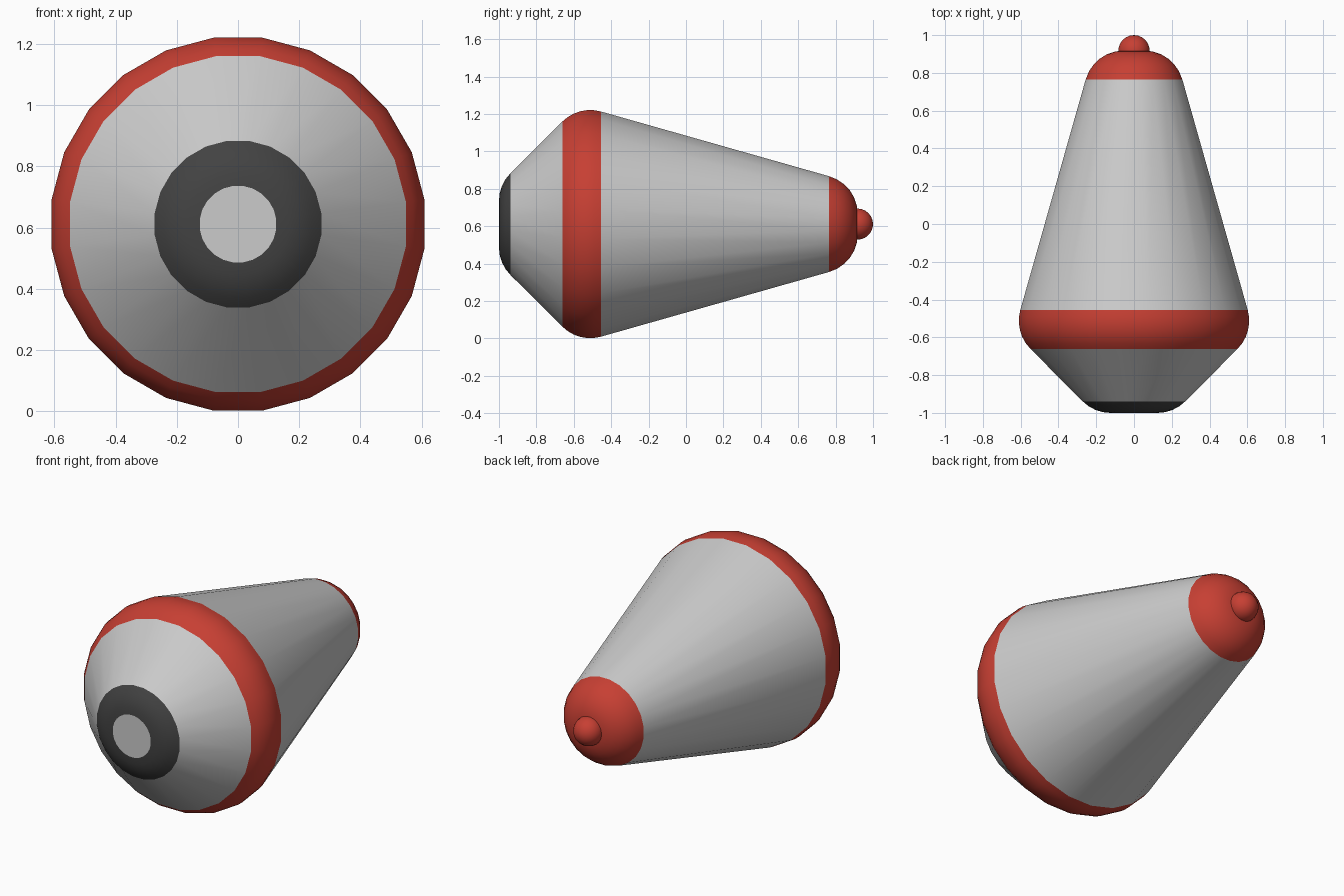
import bpy, bmesh
from math import sin, cos, pi, radians

if "Cube" in bpy.data.objects:
    bpy.data.objects.remove(bpy.data.objects["Cube"])

SIDES = 24
AXIS_Z = 0.611
FILLET = 0.21          # shared rounding radius of the hull


def material(name, color):
    m = bpy.data.materials.new(name)
    m.diffuse_color = (*color, 1)
    m.use_nodes = True
    m.node_tree.nodes["Principled BSDF"].inputs["Base Color"].default_value = m.diffuse_color
    return m


def arc(y, r, radius, start, end, steps):
    """Profile arc; angles run from the front (-90) over the rim (0) to the back (90)."""
    angles = [radians(start + (end - start) * i / steps) for i in range(steps + 1)]
    return [(y + radius * sin(a), r + radius * cos(a)) for a in angles]


def lathe(name, profile, mat=None):
    """Revolve (y, radius) points, listed front to back, around the long axis."""
    bm = bmesh.new()
    rings = []
    for y, r in profile:
        rings.append([bm.verts.new((r * sin(a), y, AXIS_Z + r * cos(a)))
                      for a in ((k + 0.5) * 2 * pi / SIDES for k in range(SIDES))])
    for a, b in zip(rings, rings[1:]):
        for k in range(SIDES):
            n = (k + 1) % SIDES
            bm.faces.new((a[k], a[n], b[n], b[k]))
    bmesh.ops.remove_doubles(bm, verts=bm.verts, dist=1e-5)
    for f in bm.faces:
        f.smooth = True
    mesh = bpy.data.meshes.new(name)
    bm.to_mesh(mesh)
    bm.free()
    obj = bpy.data.objects.new(name, mesh)
    bpy.context.collection.objects.link(obj)
    if mat:
        mesh.materials.append(mat)
    return obj


red = material("red", (0.57, 0.05, 0.033))
dark = material("dark_grey", (0.055, 0.055, 0.055))

# Rounded sections of the hull profile
nose = arc(-1 + FILLET, 0.126, FILLET, -90, -45, 4)
belt = arc(-0.512, 0.405, FILLET, -45, 15.7, 6)
dome = arc(0.708, 0.056, FILLET, 15.7, 90, 6)

# Front: flat disc and dark rounded ring
lathe("front_disc", [(-1, 0), nose[0]])
lathe("front_ring", nose, dark)

# Grey front cone, red belt, long grey tapering body
lathe("front_cone", [nose[-1], belt[0]])
lathe("belt", belt, red)
lathe("tapered_body", [belt[-1], dome[0]])

# Red rear dome with its small round knob
lathe("rear_dome", dome + [(dome[-1][0], 0)], red)
lathe("rear_knob", arc(0.916, 0, 0.084, -90, 90, 12), red)
